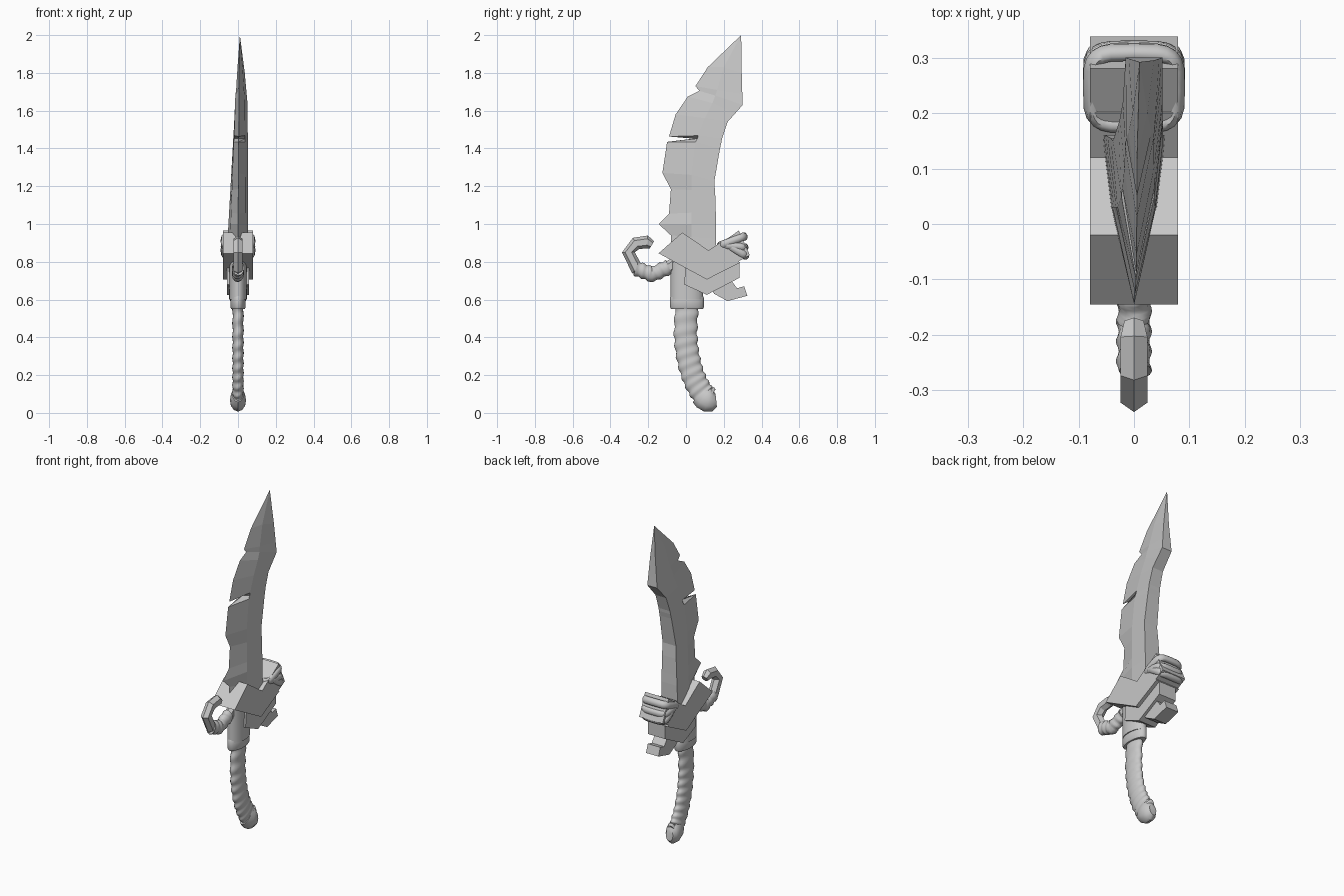
import bpy, bmesh, math
from mathutils import Vector

if "Cube" in bpy.data.objects:
    bpy.data.objects.remove(bpy.data.objects["Cube"], do_unlink=True)

grey = bpy.data.materials.new("plain_grey")
grey.use_nodes = True
grey.diffuse_color = (0.58, 0.58, 0.58, 1)
grey.node_tree.nodes["Principled BSDF"].inputs["Base Color"].default_value = (0.58, 0.58, 0.58, 1)
X = Vector((1, 0, 0))


def finish(name, bm, smooth=None):
    bmesh.ops.recalc_face_normals(bm, faces=bm.faces)
    mesh = bpy.data.meshes.new(name)
    bm.to_mesh(mesh)
    bm.free()
    mesh.materials.append(grey)
    ob = bpy.data.objects.new(name, mesh)
    bpy.context.collection.objects.link(ob)
    if smooth:
        bpy.ops.object.select_all(action='DESELECT')
        ob.select_set(True)
        bpy.context.view_layer.objects.active = ob
        bpy.ops.object.shade_smooth_by_angle(angle=math.radians(smooth))
    return ob


def prism(name, outline, half):
    """Extrude a side outline (y, z) to both sides of x = 0."""
    bm = bmesh.new()
    face = bm.faces.new([bm.verts.new((-half, y, z)) for y, z in outline])
    new = bmesh.ops.extrude_face_region(bm, geom=[face])["geom"]
    bmesh.ops.translate(bm, vec=(2 * half, 0, 0),
                        verts=[v for v in new if isinstance(v, bmesh.types.BMVert)])
    return finish(name, bm)


def sweep(name, path, radii, sides, side_axis=X, closed=False, wave=None, smooth=None):
    """Sweep ellipses along a path; radii are (in plane, along side_axis)."""
    bm = bmesh.new()
    rings, n = [], len(path)
    for i, p in enumerate(path):
        a = path[i - 1] if closed or i else p
        b = path[(i + 1) % n] if closed or i < n - 1 else p
        out = (b - a).normalized().cross(side_axis)
        ring = []
        for k in range(sides):
            t = 2 * math.pi * k / sides
            s = wave(i, t) if wave else 1
            ring.append(bm.verts.new(p + s * (out * math.cos(t) * radii[i][0]
                                              + side_axis * math.sin(t) * radii[i][1])))
        rings.append(ring)
    for i in range(n if closed else n - 1):
        r, q = rings[i], rings[(i + 1) % n]
        for k in range(sides):
            j = (k + 1) % sides
            bm.faces.new((r[k], r[j], q[j], q[k]))
    if not closed:
        bm.faces.new(rings[0])
        bm.faces.new(rings[-1])
    return finish(name, bm, smooth)


def yz(points):
    return [Vector((0, y, z)) for y, z in points]


def spline(pts, steps):
    """Smooth curve through the points."""
    out = []
    for i in range(len(pts) - 1):
        p0, p1, p2, p3 = pts[max(i - 1, 0)], pts[i], pts[i + 1], pts[min(i + 2, len(pts) - 1)]
        for s in range(steps):
            t = s / steps
            out.append(0.5 * (2 * p1 + (p2 - p0) * t + (2 * p0 - 5 * p1 + 4 * p2 - p3) * t ** 2
                              + (3 * p1 - p0 - 3 * p2 + p3) * t ** 3))
    return out + [pts[-1]]


# Blade: cutting edge, ridge and spine (y, z) at each station
stations = [
    (-.08, .88, .03, .86, .16, .86), (-.08, .94, .03, .93, .16, .92),
    (-.145, 1.0, .03, 1.0, .16, .99), (-.09, 1.055, .03, 1.06, .158, 1.05),
    (-.08, 1.185, .03, 1.18, .155, 1.15), (-.125, 1.27, .03, 1.26, .15, 1.225),
    (-.10, 1.435, .05, 1.435, .18, 1.40), (.04, 1.452, .06, 1.452, .187, 1.43),
    (-.09, 1.463, .065, 1.468, .19, 1.45), (-.055, 1.58, .10, 1.56, .22, 1.54),
    (.01, 1.675, .14, 1.64, .26, 1.585), (.07, 1.705, .155, 1.68, .30, 1.63),
    (.05, 1.73, .165, 1.71, .298, 1.69), (.115, 1.83, .20, 1.83, .295, 1.80)]


def half_width(z):
    return .055 - .03 * (z - .9) if z < 1.63 else .033 * (2.0 - z) / .37


def lean(z):
    return .018 * min(max((z - .95) / .68, 0), 1)


bm = bmesh.new()
rows = []
for ey, ez, ry, rz, sy, sz in stations:
    w, c = half_width(sz), lean(sz)
    rows.append([bm.verts.new(v) for v in (
        (c * .3, ey, ez), (c * .6 + w * .75, ry, rz), (c + w, sy, sz),
        (c - w, sy, sz), (c * .6 - w * .75, ry, rz))])
tip = bm.verts.new((.01, .292, 2.0))
for r, q in zip(rows, rows[1:]):
    for k in range(5):
        j = (k + 1) % 5
        bm.faces.new((r[k], r[j], q[j], q[k]))
for k in range(5):
    bm.faces.new((rows[-1][k], rows[-1][(k + 1) % 5], tip))
bm.faces.new(rows[0])
finish("blade", bm)

# Guard blocks
prism("guard_chevron", [(-.145, .845), (-.02, .955), (.12, .86), (.20, .915),
                        (.285, .795), (.11, .706)], .079)
prism("guard_lower_block", [(0, .80), (.283, .80), (.283, .715), (.11, .625), (-.01, .68)], .058)
prism("guard_tail", [(.10, .70), (.15, .63), (.22, .592), (.325, .62),
                     (.308, .67), (.27, .66), (.24, .70)], .042)
prism("guard_pad", [(.155, .88), (.28, .965), (.338, .835), (.255, .79)], .079)

# Cords tied around the pad
for name, a, b in (("upper_cord", (.18, .885), (.31, .935)),
                   ("middle_cord", (.20, .89), (.315, .875)),
                   ("lower_cord", (.225, .89), (.318, .83))):
    p, q = yz((a, b))
    d, mid = (q - p) / 2, (p + q) / 2
    loop = []
    for i in range(24):
        t = 2 * math.pi * i / 24
        c, s = math.cos(t), math.sin(t)
        loop.append(mid + X * .076 * math.copysign(abs(c) ** .45, c)
                    + d * math.copysign(abs(s) ** .45, s))
    sweep(name, loop, [(.016, .022)] * 24, 8, X.cross(d).normalized(), closed=True, smooth=60)

# Front finger hook: faceted bar with a wrapped root
sweep("finger_hook", yz([(-.06, .79), (-.10, .765), (-.185, .735), (-.262, .765), (-.305, .85),
                         (-.265, .897), (-.205, .905), (-.18, .89)]),
      [(.034, .026)] * 3 + [(.034, .028)] * 4 + [(.022, .02)], 6)
root = [Vector((0, -.265, .765)).lerp(Vector((0, -.18, .733)), i / 12) for i in range(12)]
root += [Vector((0, -.18, .733)).lerp(Vector((0, -.09, .772)), i / 12) for i in range(13)]
sweep("hook_wrap", root, [(.039, .030)] * 25, 12,
      wave=lambda i, t: 1 + .09 * math.sin(i * 1.25 + t), smooth=60)

# Collar and ring above the grip
sweep("collar", yz([(.005, .60), (.005, .80)]), [(.086, .047)] * 2, 24, smooth=40)
sweep("collar_ring", yz([(.005, .55), (.005, .56), (.005, .61), (.005, .622)]),
      [(.084, .036), (.090, .041), (.090, .041), (.084, .036)], 24, smooth=40)

# Curved grip with a spiral wrap
grip = spline(yz([(.005, .57), (-.002, .42), (.012, .29), (.045, .18), (.09, .10), (.125, .075)]), 16)
sweep("grip", grip, [(.061, .029)] * len(grip), 20,
      wave=lambda i, t: 1 + .06 * math.sin(i * .88 + t), smooth=60)

# Pommel knob
sweep("pommel", yz([(.075, .10), (.095, .081), (.118, .067), (.141, .064), (.160, .066)]),
      [(.058, .030), (.064, .040), (.064, .043), (.056, .038), (.035, .024)], 12, smooth=40)
